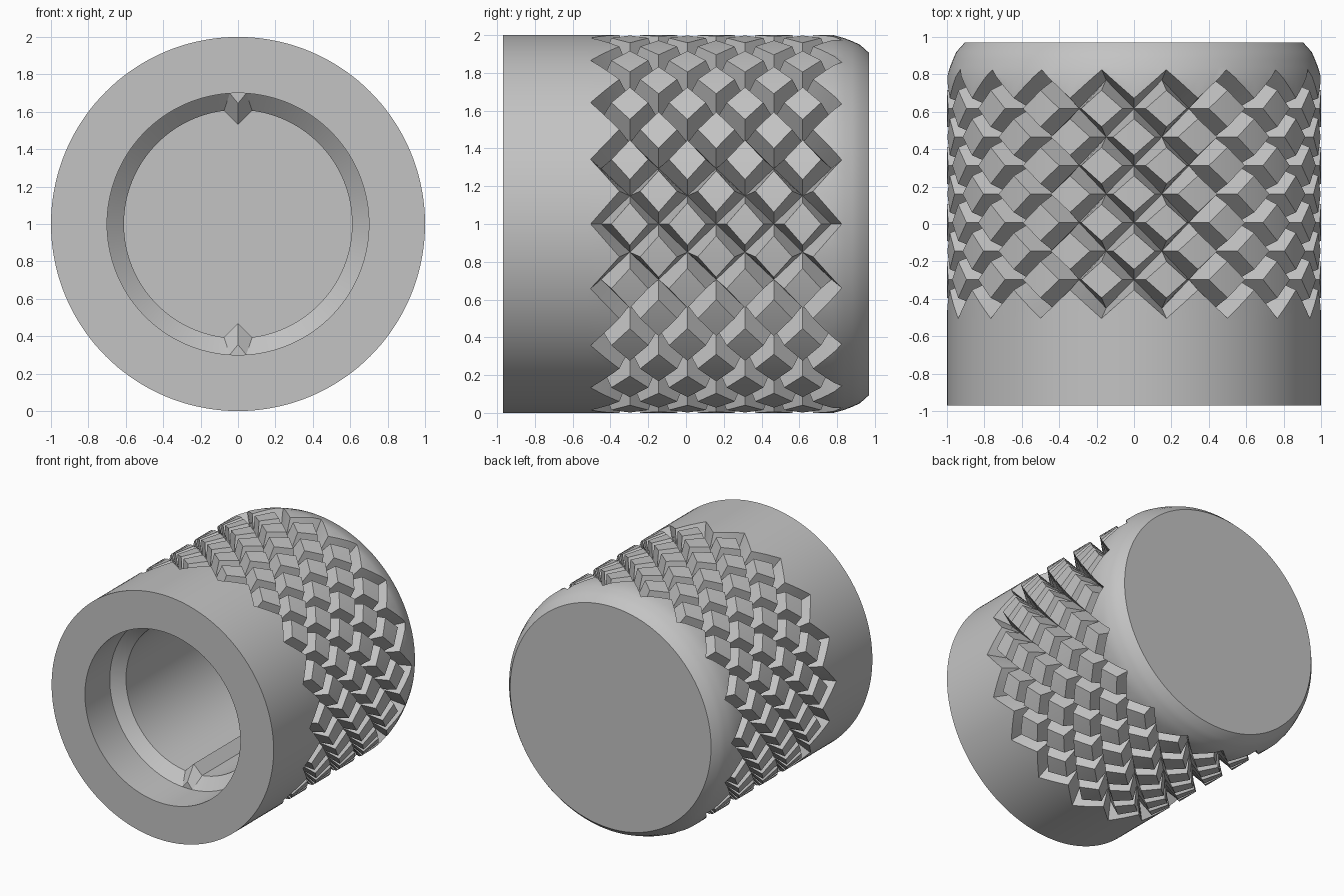
import bpy, bmesh, math
from mathutils import Vector

cube = bpy.data.objects.get("Cube")
if cube:
    bpy.data.objects.remove(cube, do_unlink=True)

grey = bpy.data.materials.new("plain grey")
grey.use_nodes = True
colour = (0.55, 0.55, 0.55, 1)
grey.diffuse_color = colour
grey.node_tree.nodes["Principled BSDF"].inputs["Base Color"].default_value = colour

COLS = 144            # columns round the cap
TEETH = 18            # knurl diamonds round the cap
STEP = 360 / TEETH
HALF = 0.1525         # half the knurl pitch along the axis
FRONT, REAR = -0.45, 0.77
GROOVE, DEPTH = 0.055, 0.14
BACK = 0.97


def point(angle, y, r):
    a = math.radians(angle)
    return Vector((r * math.sin(a), y, 1 + r * math.cos(a)))


def outer_radius(y):
    """Rounded edge towards the closed end."""
    if y <= 0.78:
        return 1.0
    if y <= 0.92:
        return 1 - 0.05 * ((y - 0.78) / 0.14) ** 1.3
    return 0.95 - 0.045 * (y - 0.92) / (BACK - 0.92)


def finish(name, bm, angle):
    mesh = bpy.data.meshes.new(name)
    bm.to_mesh(mesh)
    bm.free()
    obj = bpy.data.objects.new(name, mesh)
    bpy.context.collection.objects.link(obj)
    mesh.materials.append(grey)
    bpy.ops.object.select_all(action="DESELECT")
    obj.select_set(True)
    bpy.context.view_layer.objects.active = obj
    bpy.ops.object.shade_smooth_by_angle(angle=math.radians(angle))
    return obj


def lathe(name, rings, cap_first=False, cap_last=False):
    """Each ring is a function from angle to (y, radius)."""
    bm = bmesh.new()
    loops = []
    for ring in rings:
        angles = [360 * j / COLS for j in range(COLS)]
        loops.append([bm.verts.new(point(a, *ring(a))) for a in angles])
    for low, high in zip(loops, loops[1:]):
        for j in range(COLS):
            k = (j + 1) % COLS
            bm.faces.new((low[j], low[k], high[k], high[j]))
    if cap_first:
        bm.faces.new(loops[0][::-1])
    if cap_last:
        bm.faces.new(loops[-1])
    return finish(name, bm, 30)


def circle(y, r):
    return lambda a: (y, r)


def zigzag(a):
    """0 at the groove tips, 1 half a tooth away."""
    return abs(a % STEP - STEP / 2) / (STEP / 2)


def valley(start, direction):
    def ring(a):
        u = zigzag(a)
        bend = math.radians((u - 0.5) * STEP / 2)
        r = (1 - DEPTH) * math.cos(math.radians(STEP / 4)) / math.cos(bend)
        return start + direction * HALF * u, r
    return ring


def lip(start, direction, least=-9):
    def ring(a):
        y = max(start + direction * (HALF * zigzag(a) - GROOVE), least)
        return y, outer_radius(y)
    return ring


# Open sleeve: bore, stepped mouth, plain front band and first groove wall
lathe("sleeve", [
    circle(0.77, 0.61), circle(-0.57, 0.61), circle(-0.65, 0.70),
    circle(-BACK, 0.70), circle(-BACK, 1), circle(-0.52, 1),
    lip(FRONT, 1), valley(FRONT, 1)], cap_first=True)

# Closed end: last groove wall, rounded edge and flat back
lathe("closed_end", [
    valley(REAR, -1), lip(REAR, -1), lip(REAR, -1, 0.78),
    *[circle(y, outer_radius(y)) for y in (0.84, 0.88, 0.92, BACK)]],
    cap_last=True)

# Knurling: staggered rows of flat-topped diamonds
bm = bmesh.new()
inset = 1 - GROOVE / HALF
for row in range(7):
    y = FRONT + HALF * (row + 1)
    for k in range(TEETH):
        a = STEP * (k + (0.5 if row % 2 == 0 else 0))
        corners = [(0, -1), (1, 0), (0, 1), (-1, 0)]
        base, top = [
            [bm.verts.new(point(a + da * s * STEP / 2, y + dy * s * HALF, r))
             for da, dy in corners]
            for s, r in ((1, 1 - DEPTH), (inset, 1))]
        for i in range(4):
            j = (i + 1) % 4
            bm.faces.new((base[i], base[j], top[j], top[i]))
        bm.faces.new((top[0], top[1], top[2]))
        bm.faces.new((top[0], top[2], top[3]))
bmesh.ops.remove_doubles(bm, verts=bm.verts, dist=0.0005)
finish("knurled_diamonds", bm, 15)

# Two ridges inside the bore, pointed at the mouth
for name, side in (("upper_key", 1), ("lower_key", -1)):
    bm = bmesh.new()
    loops = []
    for y, w, foot, tip in ((-0.65, 0.045, 0.70, 0.645),
                            (-0.57, 0.08, 0.61, 0.53),
                            (0.77, 0.08, 0.61, 0.53)):
        loops.append([bm.verts.new((x, y, 1 + side * r))
                      for x, r in ((-w, foot), (0, tip), (w, foot))])
    for low, high in zip(loops, loops[1:]):
        for i in range(3):
            j = (i + 1) % 3
            bm.faces.new((low[i], low[j], high[j], high[i]))
    bm.faces.new(loops[0])
    bm.faces.new(loops[-1])
    bmesh.ops.recalc_face_normals(bm, faces=bm.faces)
    finish(name, bm, 10)
